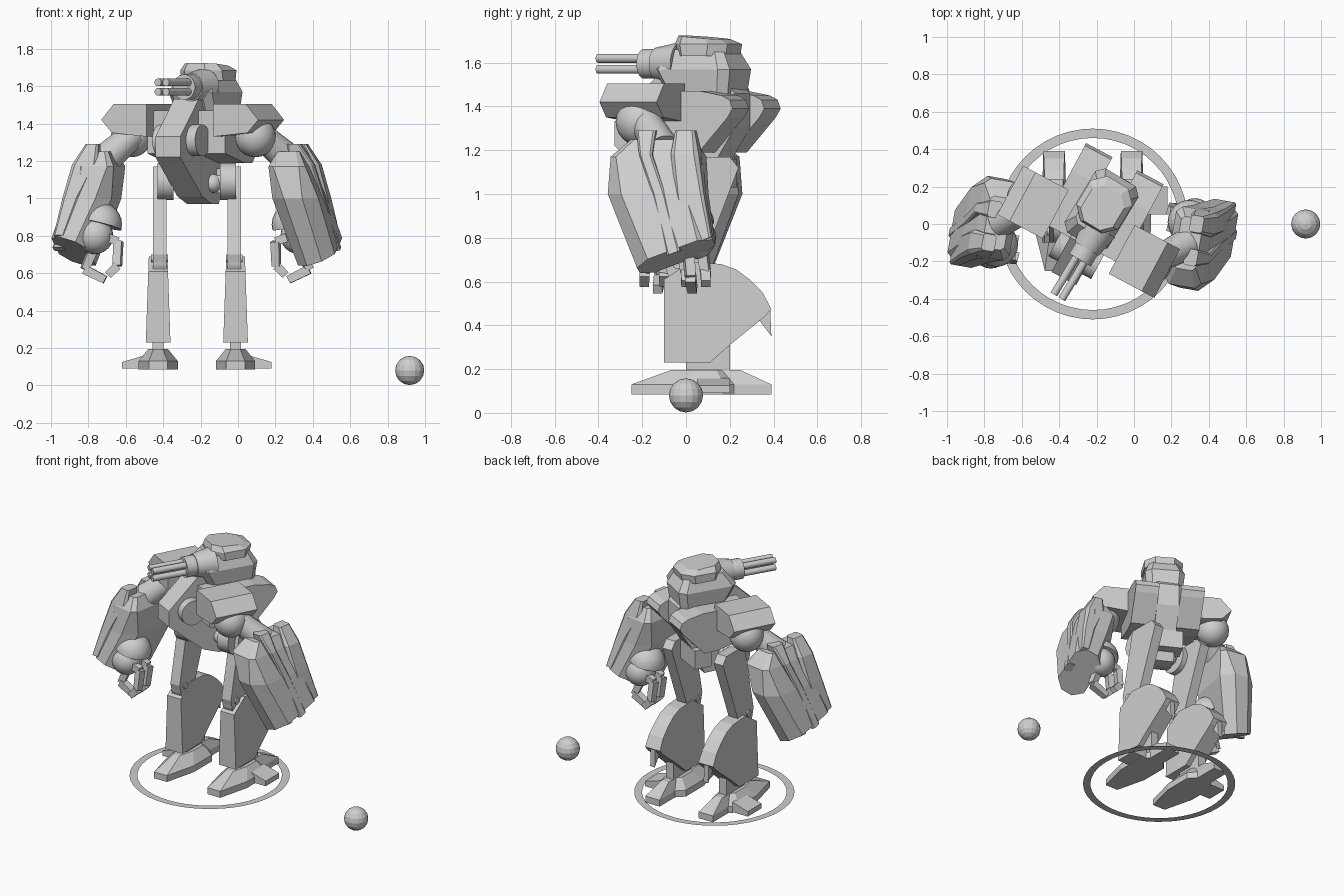
import bpy, bmesh, math
from mathutils import Matrix, Vector

old = bpy.data.objects.get("Cube")
if old:
    bpy.data.objects.remove(old, do_unlink=True)

grey = bpy.data.materials.new("plain_grey")
grey.use_nodes = True
grey.diffuse_color = (0.62, 0.62, 0.62, 1)
grey.node_tree.nodes["Principled BSDF"].inputs["Base Color"].default_value = (0.62, 0.62, 0.62, 1)

# Frames: the walker stands left of the origin, its upper body is turned
BASE = Matrix.Translation((-0.22, 0, 0))
BODY = BASE @ Matrix.Rotation(math.radians(-28), 4, 'Z')
HEAD = BASE @ Matrix.Rotation(math.radians(-31), 4, 'Z')
MIRROR = Matrix.Diagonal((-1, 1, 1, 1))
ROUND = []


def finish(name, bm, frame, smooth=False):
    bm.transform(frame)
    bmesh.ops.recalc_face_normals(bm, faces=bm.faces)
    mesh = bpy.data.meshes.new(name)
    bm.to_mesh(mesh)
    bm.free()
    ob = bpy.data.objects.new(name, mesh)
    mesh.materials.append(grey)
    bpy.context.collection.objects.link(ob)
    if smooth:
        ROUND.append(ob)
    return ob


def loft(name, rings, frame, smooth=False):
    bm = bmesh.new()
    loops = [[bm.verts.new(p) for p in ring] for ring in rings]
    n = len(loops[0])
    for a, b in zip(loops, loops[1:]):
        for i in range(n):
            bm.faces.new((a[i], a[(i + 1) % n], b[(i + 1) % n], b[i]))
    bm.faces.new(loops[0])
    bm.faces.new(loops[-1])
    return finish(name, bm, frame, smooth)


def slab_x(name, profile, x0, x1, frame):
    return loft(name, [[(x, y, z) for y, z in profile] for x in (x0, x1)], frame)


def slab_y(name, profile, y0, y1, frame):
    return loft(name, [[(x, y, z) for x, z in profile] for y in (y0, y1)], frame)


def section(x, y, z, hx, hy, cut=0.3, tx=0, ty=0):
    """Chamfered rectangle, optionally tilted."""
    c = cut * min(hx, hy)
    pts = []
    for sx, sy in ((1, 1), (-1, 1), (-1, -1), (1, -1)):
        pair = [(sx * hx, sy * (hy - c)), (sx * (hx - c), sy * hy)]
        pts += pair if sx * sy > 0 else pair[::-1]
    return [(x + u, y + v, z + tx * u + ty * v) for u, v in pts]


def tube(name, p0, p1, r0, r1, frame, n=20):
    p0, p1 = Vector(p0), Vector(p1)
    q = (p1 - p0).to_track_quat('Z', 'Y')
    ang = [2 * math.pi * (i + 0.5) / n for i in range(n)]
    rings = [[p + q @ Vector((r * math.cos(t), r * math.sin(t), 0)) for t in ang]
             for p, r in ((p0, r0), (p1, r1))]
    return loft(name, rings, frame, n > 6)


def ball(name, centre, r, frame, half=None, segs=24, smooth=True):
    bm = bmesh.new()
    bmesh.ops.create_uvsphere(bm, u_segments=segs, v_segments=segs // 2, radius=r)
    if half:
        geom = bm.verts[:] + bm.edges[:] + bm.faces[:]
        cut = bmesh.ops.bisect_plane(bm, geom=geom, plane_co=(0, 0, 0), plane_no=half, clear_inner=True)
        bmesh.ops.contextual_create(bm, geom=[e for e in cut["geom_cut"] if isinstance(e, bmesh.types.BMEdge)])
    return finish(name, bm, frame @ Matrix.Translation(centre), smooth)


# Ground ring and loose ball
bm = bmesh.new()
rims = [[bm.verts.new((r * math.cos(math.tau * i / 48), r * math.sin(math.tau * i / 48), 0.08))
         for i in range(48)] for r in (0.46, 0.51)]
for i in range(48):
    j = (i + 1) % 48
    bm.faces.new((rims[0][i], rims[1][i], rims[1][j], rims[0][j]))
finish("ground_ring", bm, BASE)
ball("loose_ball", (0.918, 0, 0.08), 0.078, Matrix(), segs=16, smooth=False)

# Legs
FOOT = [(0.05, -0.25), (0.105, -0.03), (0.105, 0.17), (0.055, 0.22), (0.055, 0.39)]
FOOT += [(-x, y) for x, y in reversed(FOOT)]
SHIN = [(-0.1, 0.23), (-0.1, 0.61), (0.02, 0.69), (0.16, 0.68), (0.23, 0.655), (0.29, 0.61),
        (0.35, 0.55), (0.39, 0.475), (0.36, 0.44), (0.2, 0.31), (0.11, 0.23)]
THIGH = [(0, 1.17), (0.2, 1.17), (0.24, 1.12), (0.05, 0.62), (-0.08, 0.62), (-0.1, 0.7), (-0.04, 0.98)]
for side, frame in (("left", BASE), ("right", BASE @ MIRROR)):
    cx = 0.207
    slab_x(side + "_thigh", THIGH, 0.163, 0.235, frame)
    # shin narrows towards the knee
    loft(side + "_shin", [[(cx + s * (0.066 - 0.035 * (z - 0.23)), y, z) for y, z in SHIN]
                          for s in (-1, 1)], frame)
    slab_x(side + "_shin_spur", [(0.35, 0.48), (0.385, 0.47), (0.39, 0.35), (0.33, 0.43)], 0.19, 0.225, frame)
    tube(side + "_knee", (0.17, -0.02, 0.66), (0.23, -0.02, 0.66), 0.07, 0.07, frame)
    tube(side + "_knee_bolt", (0.155, -0.04, 0.68), (0.245, -0.04, 0.68), 0.022, 0.022, frame, 12)
    slab_x(side + "_ankle", [(0.0, 0.17), (0.2, 0.17), (0.2, 0.34), (0.0, 0.3)], 0.178, 0.236, frame)
    rings = [[(cx + k * x, 0.11 + k * (y - 0.11), z) for x, y in FOOT]
             for k, z in ((1, 0.085), (1, 0.13), (0.5, 0.195))]
    loft(side + "_foot", rings, frame)
    slab_y(side + "_side_toe", [(0.28, 0.09), (0.4, 0.09), (0.4, 0.125), (0.28, 0.16)], 0.05, 0.2, frame)
    tube(side + "_hip_disc", (0.125, 0, 1.09), (0.21, 0, 1.09), 0.1, 0.1, frame)
    ball(side + "_hip_ball", (0.085, 0, 1.08), 0.05, frame)
tube("hip_axle", (-0.16, 0, 1.09), (0.16, 0, 1.09), 0.035, 0.035, BASE)
slab_x("pelvis_block", [(0.08, 1.03), (0.2, 1.03), (0.2, 1.16), (0.08, 1.16)], -0.12, 0.12, BODY)

# Torso
CHEST = [(-0.12, 1.53), (-0.33, 1.33), (-0.33, 1.22), (-0.08, 1.01), (0.03, 0.97), (0.11, 0.97),
         (0.16, 1.1), (0.29, 1.3), (0.29, 1.46), (0.24, 1.53)]
slab_x("chest_spine", CHEST, -0.075, 0.075, BODY)
POD = [(-0.12, 1.47), (0.2, 1.47), (0.31, 1.45), (0.35, 1.43), (0.365, 1.39), (0.34, 1.35),
       (0.19, 1.19), (0.1, 1.19), (-0.12, 1.24)]
PAD = [(0.2, 1.505), (0.4, 1.505), (0.475, 1.42), (0.41, 1.35), (0.2, 1.33)]
for side, frame in (("left", BODY), ("right", BODY @ MIRROR)):
    slab_x(side + "_back_pod", POD, 0.075, 0.235, frame)
    tube(side + "_chest_disc", (0.07, -0.18, 1.31), (0.13, -0.18, 1.31), 0.085, 0.085, frame)
    slab_y(side + "_shoulder_pad", PAD, -0.195, 0.1, frame)
    ball(side + "_shoulder_ball", (0.375, -0.04, 1.33), 0.11, frame)

# Head
loft("head", [section(0, 0.12, 1.43, 0.12, 0.15), section(0, 0.09, 1.57, 0.135, 0.2),
              section(0, 0.1, 1.66, 0.1, 0.14)], HEAD)
loft("helmet_cap", [section(0, 0.12, 1.63, 0.13, 0.13, 0.5), section(0, 0.12, 1.685, 0.13, 0.14, 0.5),
                    section(0, 0.1, 1.715, 0.1, 0.11, 0.5, ty=-0.08)], HEAD)

# Gun
GX, GZ = 0.04, 1.595
tube("gun_mount", (GX, 0, GZ), (GX, -0.13, GZ), 0.1, 0.075, HEAD)
tube("gun_body", (GX, -0.12, GZ), (GX, -0.2, GZ), 0.068, 0.068, HEAD)
for i in (-1, 1):
    for j in (-1, 1):
        x, z = GX + 0.025 * i, GZ + 0.025 * j
        tube("gun_barrel", (x, -0.2, z), (x, -0.43, z), 0.021, 0.021, HEAD, 12)

# Arms swing in opposite directions
SWING = Matrix.Translation((-0.22, -0.1, 0)) @ Matrix.Rotation(math.pi, 4, 'Z')
PIVOT = Vector((0.6, -0.09, 0))
YAW = Matrix.Translation(PIVOT) @ Matrix.Rotation(math.radians(-10), 4, 'Z') @ Matrix.Translation(-PIVOT)
for side, frame in (("left", BASE), ("right", SWING)):
    tube(side + "_upper_arm", (0.34, -0.19, 1.34), (0.5, -0.11, 1.2), 0.07, 0.085, frame)
    arm = frame @ YAW
    loft(side + "_forearm", [section(0.515, -0.12, 1.25, 0.06, 0.14), section(0.52, -0.14, 1.17, 0.1, 0.21),
                             section(0.56, -0.135, 1.0, 0.125, 0.225, 0.6),
                             section(0.65, -0.035, 0.715, 0.1, 0.175, 0.6, 0.3, 0.37)], arm)
    # raised ridges on the outside of the forearm
    for name, y0, y1, xb, zb, w in (("front", -0.19, -0.03, 0.73, 0.73, 0.03),
                                    ("rear", -0.01, 0.075, 0.7, 0.78, 0.065)):
        loft(side + "_" + name + "_ridge", [section(0.54, y0, 1.29, 0.035, 0.045),
             section(0.575, y0 + 0.01, 1.18, 0.07, w), section(0.645, (y0 + y1) / 2, 1.0, 0.045, w),
             section(xb, y1, zb, 0.03, w, ty=0.37)], arm)
    # hand with hooked fingers
    ball(side + "_hand", (0.545, 0.04, 0.8), 0.098, frame)
    ball(side + "_wrist_dome", (0.52, 0.01, 0.86), 0.12, frame, half=(-0.25, -0.1, 1))
    for y in (0.0, 0.09):
        path = [(0.48, y - 0.02, 0.79), (0.42, y - 0.02, 0.77), (0.425, y, 0.64), (0.475, y, 0.59)]
        for a, b in zip(path, path[1:]):
            tube(side + "_finger", a, b, 0.033, 0.03, frame, 4)
    path = [(0.55, 0.01, 0.74), (0.6, 0.02, 0.62), (0.49, 0.03, 0.565)]
    for a, b in zip(path, path[1:]):
        tube(side + "_thumb", a, b, 0.035, 0.03, frame, 4)

# Smooth the round parts, keeping their edges sharp
bpy.ops.object.select_all(action='DESELECT')
for ob in ROUND:
    ob.select_set(True)
bpy.context.view_layer.objects.active = ROUND[0]
bpy.ops.object.shade_smooth_by_angle(angle=math.radians(35))
